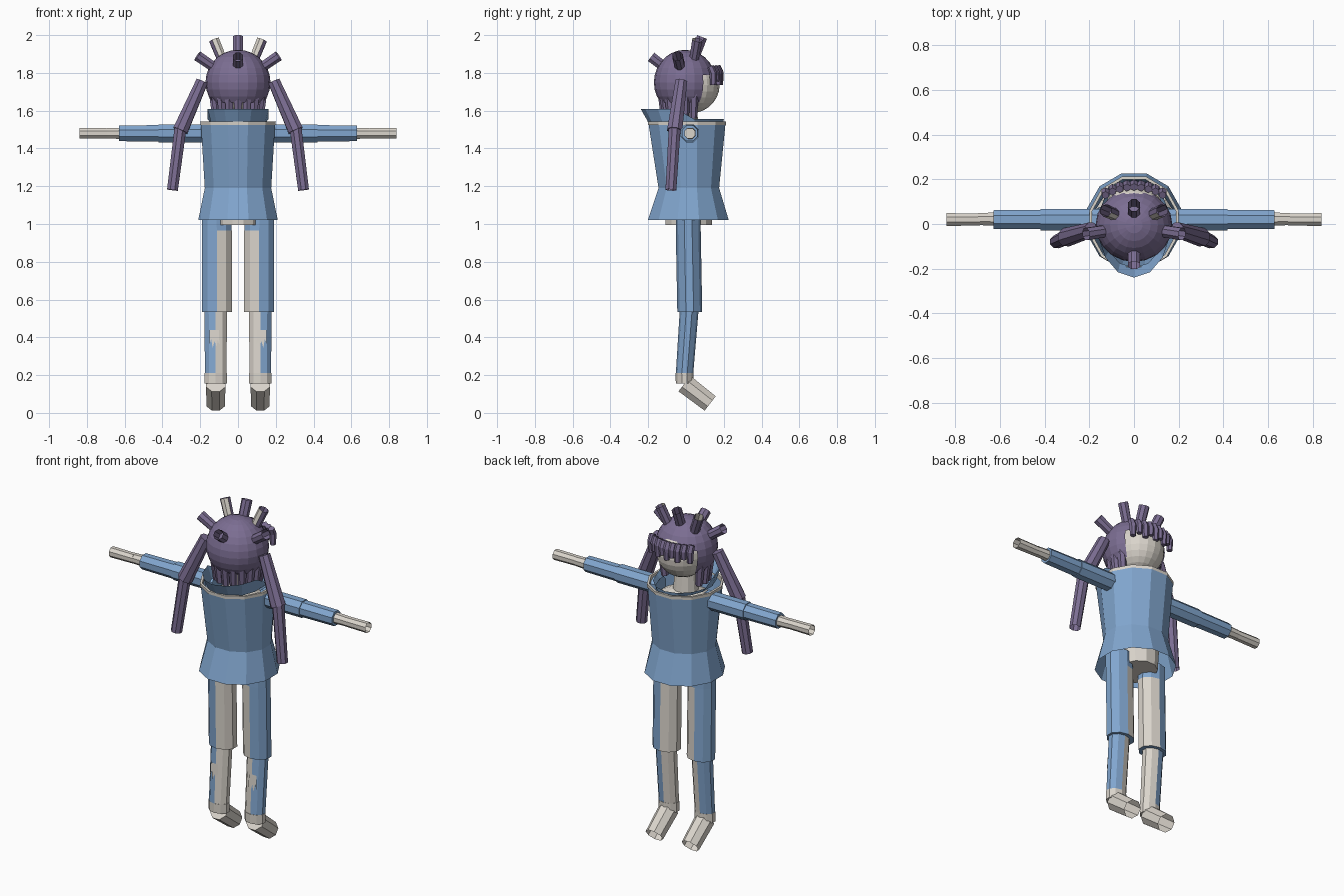
import bpy, bmesh, math
from mathutils import Vector, Matrix

if "Cube" in bpy.data.objects:
    bpy.data.objects.remove(bpy.data.objects["Cube"])


def material(name, rgb):
    m = bpy.data.materials.new(name)
    m.diffuse_color = (*rgb, 1)
    m.use_nodes = True
    m.node_tree.nodes["Principled BSDF"].inputs["Base Color"].default_value = m.diffuse_color
    return m


BLUE = material("cloth blue", (0.22, 0.38, 0.62))
PURPLE = material("hair purple", (0.20, 0.155, 0.29))
BEIGE = material("skin beige", (0.70, 0.66, 0.60))


def finish(name, bm, mats, rule=None):
    bm.normal_update()
    me = bpy.data.meshes.new(name)
    for m in mats:
        me.materials.append(m)
    if rule:
        for f in bm.faces:
            f.material_index = int(rule(f.calc_center_median(), f.normal))
    bm.to_mesh(me)
    bm.free()
    ob = bpy.data.objects.new(name, me)
    bpy.context.collection.objects.link(ob)
    return ob


def skin_rings(bm, rings, caps=(False, False)):
    vs = [[bm.verts.new(p) for p in r] for r in rings]
    n = len(vs[0])
    for a, b in zip(vs, vs[1:]):
        for i in range(n):
            j = (i + 1) % n
            bm.faces.new((a[i], a[j], b[j], b[i]))
    if caps[0]:
        bm.faces.new(vs[0][::-1])
    if caps[1]:
        bm.faces.new(vs[-1])


def loft(name, sections, mats, sides=12, rule=None, caps=(False, False)):
    """Stacked level ellipses: (cx, cy, z, rx, ry)."""
    bm = bmesh.new()
    rings = []
    for cx, cy, z, rx, ry in sections:
        ts = [2 * math.pi * (i + 0.5) / sides for i in range(sides)]
        rings.append([(cx + rx * math.cos(t), cy + ry * math.sin(t), z) for t in ts])
    skin_rings(bm, rings, caps)
    return finish(name, bm, mats, rule)


def tube(name, pts, radii, mats, sides=8, rule=None, caps=(True, False)):
    """Round tube swept along a path."""
    pts = [Vector(p) for p in pts]
    bm = bmesh.new()
    rings = []
    for k, p in enumerate(pts):
        d = (pts[min(k + 1, len(pts) - 1)] - pts[max(k - 1, 0)]).normalized()
        ref = Vector((0, 1, 0)) if abs(d.x) > 0.8 else Vector((1, 0, 0))
        u = (ref - d * ref.dot(d)).normalized()
        w = d.cross(u)
        ts = [2 * math.pi * (i + 0.5) / sides for i in range(sides)]
        rings.append([p + radii[k] * (math.cos(t) * u + math.sin(t) * w) for t in ts])
    skin_rings(bm, rings, caps)
    return finish(name, bm, mats, rule)


def ellipsoid(name, centre, size, mats, cut=None):
    bm = bmesh.new()
    bmesh.ops.create_uvsphere(bm, u_segments=20, v_segments=14, radius=1,
                              matrix=Matrix.Translation(centre) @ Matrix.Diagonal((*size, 1)))
    if cut:
        gone = [f for f in bm.faces if cut(f.calc_center_median())]
        bmesh.ops.delete(bm, geom=gone, context='FACES')
    return finish(name, bm, mats)


# Tunic with flared hem, beige neckline and the body inside
loft("tunic", [(0, 0.012, 1.02, 0.218, 0.222), (0, 0.015, 1.19, 0.182, 0.166),
               (0, 0.005, 1.54, 0.204, 0.212)], [BLUE])
loft("neckline_trim", [(0, 0.005, 1.525, 0.206, 0.214), (0, 0.005, 1.543, 0.207, 0.215),
                       (0, 0.005, 1.543, 0.194, 0.202), (0, 0.005, 1.515, 0.194, 0.202)], [BEIGE])
loft("torso", [(0, 0.015, 0.995, 0.11, 0.128), (0, 0.015, 1.2, 0.13, 0.13),
               (0, 0.0, 1.46, 0.15, 0.13), (0, 0.0, 1.5, 0.07, 0.07),
               (0, 0.0, 1.62, 0.06, 0.06)], [BEIGE], caps=(True, True))

# Collar, tall at one side and low at the other
bm = bmesh.new()
low, high = [], []
for i in range(14):
    t = 2 * math.pi * (i + 0.5) / 14
    c, s = math.cos(t), math.sin(t)
    tall = s < 0.1
    low.append((0.145 * c, 0.195 * s, 1.53))
    high.append((0.165 * c, (0.24 if tall else 0.2) * s, 1.61 if tall else 1.555))
skin_rings(bm, [low, high])
finish("collar", bm, [BLUE])

# Head and hair cap with an open face
ellipsoid("head", (0, 0.02, 1.735), (0.145, 0.158, 0.15), [BEIGE])
ellipsoid("hair_cap", (0, -0.005, 1.75), (0.172, 0.165, 0.172), [PURPLE],
          lambda p: p.z < 1.655 or (p.y > 0.07 and p.z < 1.80))

# Fringe locks over the face
for i in range(9):
    x = -0.128 + 0.032 * i
    y = 0.18 - 2.2 * x * x
    drop = 1.755 if i % 2 else 1.735
    tube(f"fringe_lock_{i}", [(x, y - 0.015, 1.835), (x, y, 1.80), (x, y, drop)],
         [0.018, 0.02, 0.016], [PURPLE], 6, caps=(True, True))

# Hanging locks around the nape and sides
for i in range(11):
    t = math.radians(160 + 22 * i)
    x, y = 0.132 * math.cos(t), 0.125 * math.sin(t)
    tube(f"nape_lock_{i}", [(x, y, 1.70), (x * 0.9, y * 0.9, 1.56)],
         [0.026, 0.02], [PURPLE], 6)

# Spiky tufts
tufts = [((0, 0.04, 1.87), (0, 0.085, 1.99)), ((0, -0.10, 1.82), (0, -0.185, 1.885))]
for s in (-1, 1):
    tufts.append(((s * 0.12, -0.03, 1.825), (s * 0.215, -0.045, 1.89)))
for i, (a, b) in enumerate(tufts):
    tube(f"hair_tuft_{i}", [a, b], [0.028, 0.03], [PURPLE], 8)

for s, side in ((-1, "left"), (1, "right")):
    # Two-tone tuft
    tube(f"{side}_pale_tuft", [(s * 0.08, 0.04, 1.86), (s * 0.127, 0.06, 1.975)],
         [0.027, 0.029], [PURPLE, BEIGE], 8, lambda p, n: n.y < -0.3 and n.x * p.x < 0.01)
    # Long side ponytail
    tube(f"{side}_ponytail_upper", [(s * 0.19, -0.025, 1.755), (s * 0.305, -0.06, 1.495)],
         [0.034, 0.043], [PURPLE], 8, caps=(True, True))
    tube(f"{side}_ponytail_lower", [(s * 0.305, -0.06, 1.505), (s * 0.347, -0.08, 1.18)],
         [0.034, 0.031], [PURPLE], 8)
    # Sleeves and hand
    tube(f"{side}_upper_sleeve", [(s * 0.15, 0.02, 1.48), (s * 0.42, 0.02, 1.48)],
         [0.052, 0.052], [BLUE], 8, caps=(True, True))
    tube(f"{side}_lower_sleeve", [(s * 0.41, 0.02, 1.48), (s * 0.63, 0.02, 1.48)],
         [0.047, 0.045], [BLUE], 8, caps=(True, True))
    tube(f"{side}_wrist", [(s * 0.62, 0.022, 1.48), (s * 0.70, 0.022, 1.48)],
         [0.032, 0.029], [BEIGE], 8)
    tube(f"{side}_hand", [(s * 0.69, 0.02, 1.48), (s * 0.84, 0.02, 1.48)],
         [0.029, 0.031], [BEIGE], 8)
    # Trouser leg, pale on the inner side
    loft(f"{side}_thigh", [(s * 0.112, 0.02, 0.535, 0.083, 0.066), (s * 0.112, 0.012, 0.965, 0.083, 0.066),
                           (s * 0.115, 0.012, 1.06, 0.08, 0.066)], [BLUE, BEIGE], 10,
         lambda p, n: abs(p.x) < 0.1 and p.z < 0.96, caps=(True, True))
    loft(f"{side}_shin", [(s * 0.118, -0.008, 0.205, 0.06, 0.046), (s * 0.118, 0.018, 0.56, 0.063, 0.05)],
         [BLUE, BEIGE], 10, lambda p, n: abs(p.x) < 0.1)
    # Ragged knee patch lying on the shin
    bm = bmesh.new()
    edge = [(-0.02, 0.44), (0.028, 0.44), (0.03, 0.36), (0.02, 0.39), (0.012, 0.345),
            (0.002, 0.38), (-0.008, 0.35), (-0.015, 0.385), (-0.024, 0.36)]
    vs = [bm.verts.new((s * (0.122 + x), -0.046 + (z - 0.35) * 0.07, z)) for x, z in edge]
    bm.faces.new(vs if s > 0 else vs[::-1])
    finish(f"{side}_knee_patch", bm, [BEIGE])
    # Ankle and pointed-down foot
    loft(f"{side}_ankle", [(s * 0.118, -0.008, 0.155, 0.062, 0.046), (s * 0.118, -0.008, 0.21, 0.062, 0.047)],
         [BEIGE], 10, caps=(True, True))
    tube(f"{side}_foot", [(s * 0.118, -0.008, 0.155), (s * 0.118, 0.128, 0.05)],
         [0.056, 0.052], [BEIGE], 8)
